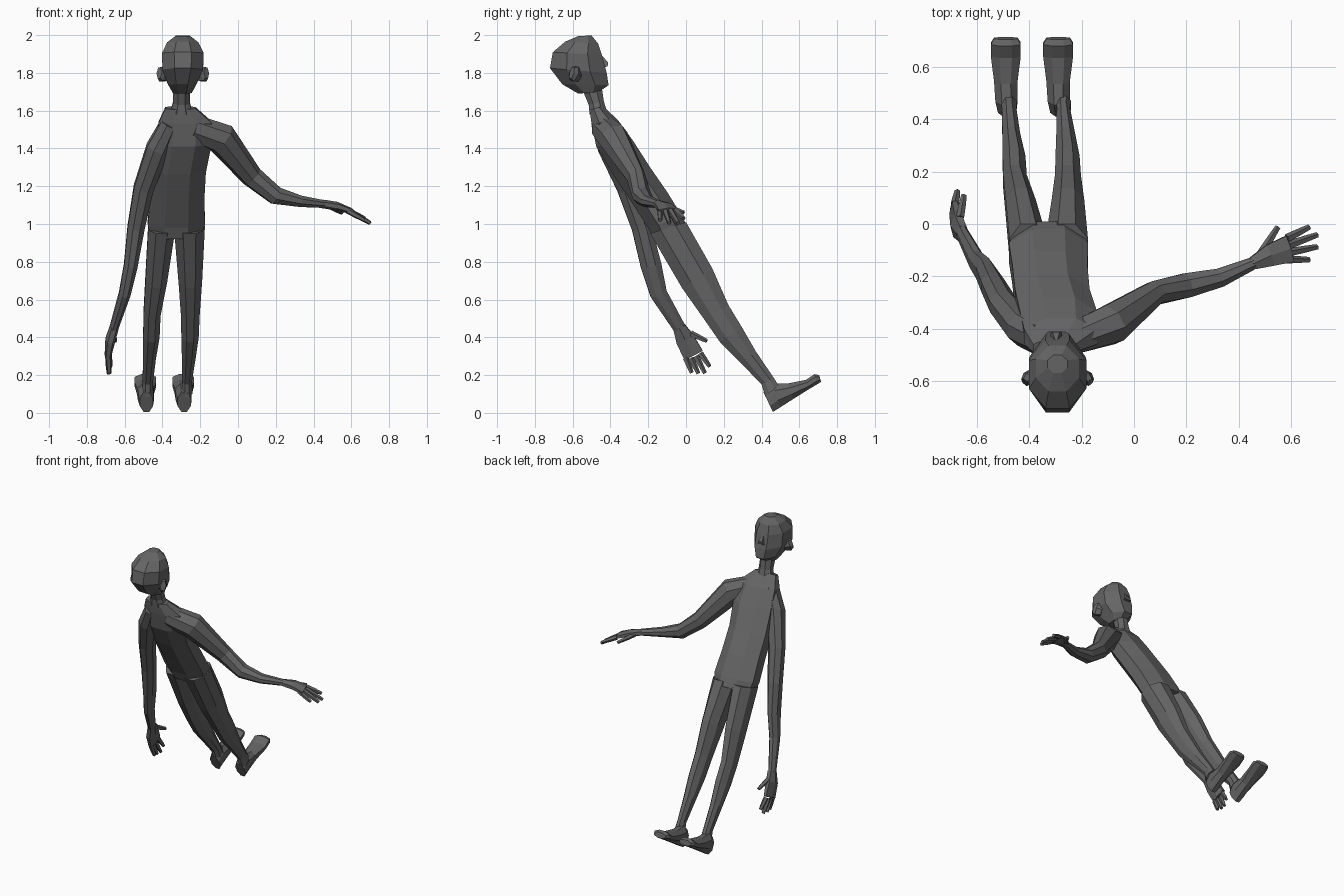
import bpy, bmesh, math
from mathutils import Vector as V

skin = bpy.data.materials.new("dark_grey")
skin.diffuse_color = (0.13, 0.13, 0.13, 1)


def loft(name, rings, n=8):
    """Skin a closed low-poly tube through rings of (centre, half axis u, half axis v)."""
    bm = bmesh.new()
    k = 1 / math.cos(math.pi / n)
    loops = []
    for c, u, v in rings:
        angles = [(i + 0.5) * 2 * math.pi / n for i in range(n)]
        loops.append([bm.verts.new(c + u * k * math.cos(a) + v * k * math.sin(a)) for a in angles])
    for a, b in zip(loops, loops[1:]):
        for i in range(n):
            j = (i + 1) % n
            bm.faces.new((a[i], a[j], b[j], b[i]))
    bm.faces.new(loops[0])
    bm.faces.new(loops[-1])
    bmesh.ops.recalc_face_normals(bm, faces=bm.faces)
    me = bpy.data.meshes.new(name)
    bm.to_mesh(me)
    bm.free()
    me.materials.append(skin)
    ob = bpy.data.objects.new(name, me)
    bpy.context.collection.objects.link(ob)
    return ob


def slab(name, rows, n=8):
    """Rows: back y, back z, front y, front z, left x, right x."""
    rings = []
    for by, bz, fy, fz, xl, xr in rows:
        rings.append((V(((xl + xr) / 2, (by + fy) / 2, (bz + fz) / 2)),
                      V(((xr - xl) / 2, 0, 0)), V((0, (fy - by) / 2, (fz - bz) / 2))))
    return loft(name, rings, n)


def limb(name, rows, normal, n=8):
    """Rows: x, y, z, half width, half thickness (measured along the normal)."""
    pts = [V(r[:3]) for r in rows]
    rings = []
    for i, r in enumerate(rows):
        t = (pts[min(i + 1, len(pts) - 1)] - pts[max(i - 1, 0)]).normalized()
        v = (V(normal) - t * V(normal).dot(t)).normalized()
        rings.append((pts[i], t.cross(v) * r[3], v * r[4]))
    return loft(name, rings, n)


# Torso and neck, leaning backwards
slab("torso", [
    (-.17, .92, .01, .98, -.46, -.19),
    (-.20, .98, -.02, 1.04, -.478, -.175),
    (-.285, 1.11, -.10, 1.17, -.465, -.178),
    (-.385, 1.26, -.19, 1.30, -.455, -.17),
    (-.475, 1.41, -.28, 1.44, -.435, -.14),
    (-.50, 1.53, -.36, 1.55, -.42, -.14),
    (-.51, 1.605, -.44, 1.625, -.385, -.225)])
slab("neck", [
    (-.51, 1.58, -.42, 1.60, -.36, -.24),
    (-.515, 1.63, -.435, 1.65, -.345, -.255),
    (-.56, 1.74, -.45, 1.75, -.345, -.255)])

# Head, nose and ears
slab("head", [
    (-.57, 1.69, -.46, 1.70, -.345, -.245),
    (-.655, 1.74, -.41, 1.735, -.37, -.222),
    (-.72, 1.825, -.42, 1.80, -.40, -.185),
    (-.705, 1.91, -.445, 1.895, -.402, -.182),
    (-.64, 1.965, -.465, 1.955, -.375, -.21),
    (-.57, 1.995, -.50, 1.998, -.33, -.255)])
slab("nose", [
    (-.45, 1.825, -.415, 1.835, -.32, -.275),
    (-.45, 1.85, -.412, 1.855, -.312, -.283),
    (-.46, 1.89, -.443, 1.89, -.302, -.293)], 4)
for side, label in ((-1, "left"), (1, "right")):
    cx = -.292
    limb(label + "_ear", [
        (cx + side * .085, -.57, 1.785, .03, .02),
        (cx + side * .112, -.59, 1.795, .04, .024),
        (cx + side * .125, -.605, 1.80, .03, .016)], (0, 1, -.3), 6)

# Legs: side profile shared, x ranges differ
profile = [(-.19, .95, .0, 1.01), (-.02, .66, .138, .767), (.10, .49, .225, .57),
           (.18, .375, .295, .455), (.29, .265, .37, .325), (.40, .15, .465, .185),
           (.42, .085, .49, .145)]
spans = {
    "left": [(-.476, -.332), (-.49, -.375), (-.50, -.41), (-.502, -.415),
             (-.503, -.435), (-.505, -.45), (-.51, -.448)],
    "right": [(-.338, -.176), (-.315, -.19), (-.302, -.203), (-.30, -.208),
              (-.297, -.225), (-.295, -.245), (-.30, -.24)]}
foot = [(.46, .005, .41, .11), (.50, .03, .455, .155), (.57, .075, .535, .155),
        (.65, .125, .635, .175), (.70, .155, .68, .205), (.715, .165, .705, .20)]
foot_out = [(-.035, .035), (-.045, .04), (-.05, .04), (-.062, .052), (-.062, .052), (-.05, .04)]
for label, cx in (("left", -.485), ("right", -.285)):
    slab(label + "_leg", [p + s for p, s in zip(profile, spans[label])])
    slab(label + "_foot", [p + (cx + a, cx + b) for p, (a, b) in zip(foot, foot_out)])

# Right arm reaching out sideways, palm down
limb("right_arm", [
    (-.24, -.44, 1.51, .06, .07),
    (-.09, -.385, 1.455, .075, .08),
    (.075, -.265, 1.25, .045, .055),
    (.20, -.235, 1.15, .047, .047),
    (.33, -.205, 1.12, .036, .03),
    (.46, -.148, 1.105, .023, .02)], (.1, 0, 1))
limb("right_hand", [
    (.45, -.152, 1.106, .023, .02),
    (.52, -.12, 1.095, .042, .02),
    (.595, -.095, 1.07, .052, .014)], (.25, 0, 1), 6)

# Left arm hanging down, palm inwards
limb("left_arm", [
    (-.36, -.44, 1.53, .06, .05),
    (-.425, -.40, 1.40, .065, .06),
    (-.50, -.31, 1.19, .055, .052),
    (-.54, -.235, .98, .052, .045),
    (-.568, -.185, .78, .055, .036),
    (-.60, -.145, .63, .045, .03),
    (-.657, -.035, .45, .033, .022)], (1, 0, .1))
limb("left_hand", [
    (-.655, -.037, .455, .033, .022),
    (-.675, -.005, .39, .05, .024),
    (-.688, .04, .305, .054, .016)], (1, 0, -.1), 6)

# Fingers and thumbs: start point, tip
fingers = {
    "right": ((.25, 0, 1), [
        ((.585, -.055, 1.07), (.67, -.012, 1.03)), ((.59, -.082, 1.07), (.70, -.042, 1.005)),
        ((.59, -.11, 1.07), (.70, -.088, 1.005)), ((.58, -.137, 1.07), (.67, -.137, 1.02)),
        ((.485, -.115, 1.095), (.55, -.012, 1.06))]),
    "left": ((1, 0, -.1), [
        ((-.685, -.002, .29), (-.682, .03, .212)), ((-.688, .025, .29), (-.685, .065, .208)),
        ((-.688, .052, .30), (-.68, .10, .21)), ((-.685, .075, .315), (-.675, .125, .245)),
        ((-.665, .025, .42), (-.65, .11, .38))])}
for label, (normal, pairs) in fingers.items():
    for i, (a, b) in enumerate(pairs):
        m = [(p + q) / 2 for p, q in zip(a, b)]
        limb(f"{label}_finger_{i + 1}" if i < 4 else label + "_thumb",
             [(*a, .014, .013), (*m, .012, .012), (*b, .009, .009)], normal, 5)
